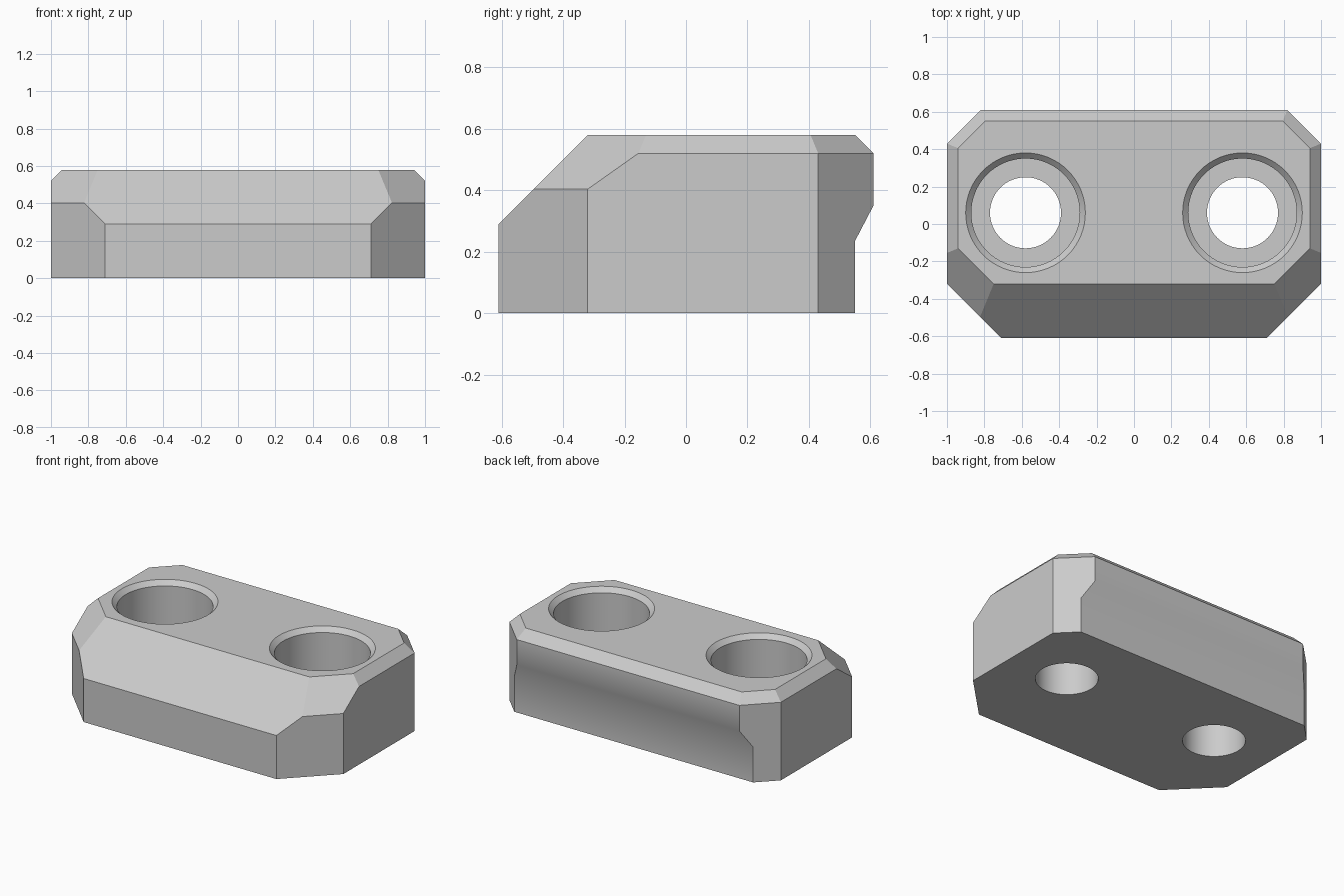
import bpy, bmesh, math
from mathutils import Vector

if "Cube" in bpy.data.objects:
    bpy.data.objects.remove(bpy.data.objects["Cube"])

grey = bpy.data.materials.new("plain grey")
grey.diffuse_color = (0.6, 0.6, 0.6, 1)
grey.use_nodes = True
grey.node_tree.nodes["Principled BSDF"].inputs["Base Color"].default_value = grey.diffuse_color


def finish(bm, name):
    bmesh.ops.recalc_face_normals(bm, faces=bm.faces)
    mesh = bpy.data.meshes.new(name)
    bm.to_mesh(mesh)
    bm.free()
    mesh.materials.append(grey)
    obj = bpy.data.objects.new(name, mesh)
    bpy.context.collection.objects.link(obj)
    return obj


def trim(bm, point, normal):
    """Cut away everything beyond a plane and cap the opening."""
    cut = bmesh.ops.bisect_plane(bm, geom=bm.verts[:] + bm.edges[:] + bm.faces[:],
                                 dist=1e-5, plane_co=point, plane_no=normal,
                                 clear_outer=True)
    edges = [e for e in cut["geom_cut"] if isinstance(e, bmesh.types.BMEdge)]
    bmesh.ops.edgeloop_fill(bm, edges=edges)


# Block: side profile (y, z) with sloped front and stepped back, extruded along x
profile = [(-0.61, 0), (-0.61, 0.29), (-0.32, 0.58), (0.55, 0.58),
           (0.61, 0.52), (0.61, 0.35), (0.55, 0.235), (0.55, 0)]
bm = bmesh.new()
face = bm.faces.new([bm.verts.new((-1, y, z)) for y, z in profile])
ext = bmesh.ops.extrude_face_region(bm, geom=[face], use_keep_orig=True)
bmesh.ops.translate(bm, vec=(2, 0, 0),
                    verts=[v for v in ext["geom"] if isinstance(v, bmesh.types.BMVert)])
bmesh.ops.recalc_face_normals(bm, faces=bm.faces)

# Corner cuts and 45 degree top bevels, on both ends
r = math.sqrt(2)
for s in (-1, 1):
    trim(bm, Vector((s, -0.32, 0)), Vector((s, -1, 0)))
    trim(bm, Vector((s, 0.43, 0)), Vector((s, 1, 0)))
    trim(bm, Vector((s, 0, 0.52)), Vector((s, 0, 1)))
    trim(bm, Vector((s * 0.75, -0.32, 0.58)), Vector((s, -1, r)))
    trim(bm, Vector((s, 0.43, 0.52)), Vector((s, 1, r)))
block = finish(bm, "mounting_block")

# Counterbored screw holes with a bevelled rim
hole = [(0, -0.1), (0.19, -0.1), (0.19, 0.29), (0.29, 0.29),
        (0.29, 0.55), (0.32, 0.58), (0.32, 0.7), (0, 0.7)]
for s in (-1, 1):
    bm = bmesh.new()
    verts = [bm.verts.new((s * 0.58 + x, 0.06, z)) for x, z in hole]
    edges = [bm.edges.new(p) for p in zip(verts, verts[1:])]
    bmesh.ops.spin(bm, geom=verts + edges, cent=(s * 0.58, 0.06, 0), axis=(0, 0, 1),
                   angle=2 * math.pi, steps=64, use_merge=True)
    bmesh.ops.remove_doubles(bm, verts=bm.verts, dist=1e-4)
    cutter = finish(bm, "hole_cutter")
    cutter.hide_render = True
    mod = block.modifiers.new("hole", "BOOLEAN")
    mod.operation, mod.solver, mod.object = "DIFFERENCE", "EXACT", cutter
    bpy.context.view_layer.objects.active = block
    bpy.ops.object.modifier_apply(modifier=mod.name)
    bpy.data.objects.remove(cutter)

# Smooth bores and back, crisp bevels
block.select_set(True)
bpy.ops.object.shade_smooth_by_angle(angle=math.radians(30))
